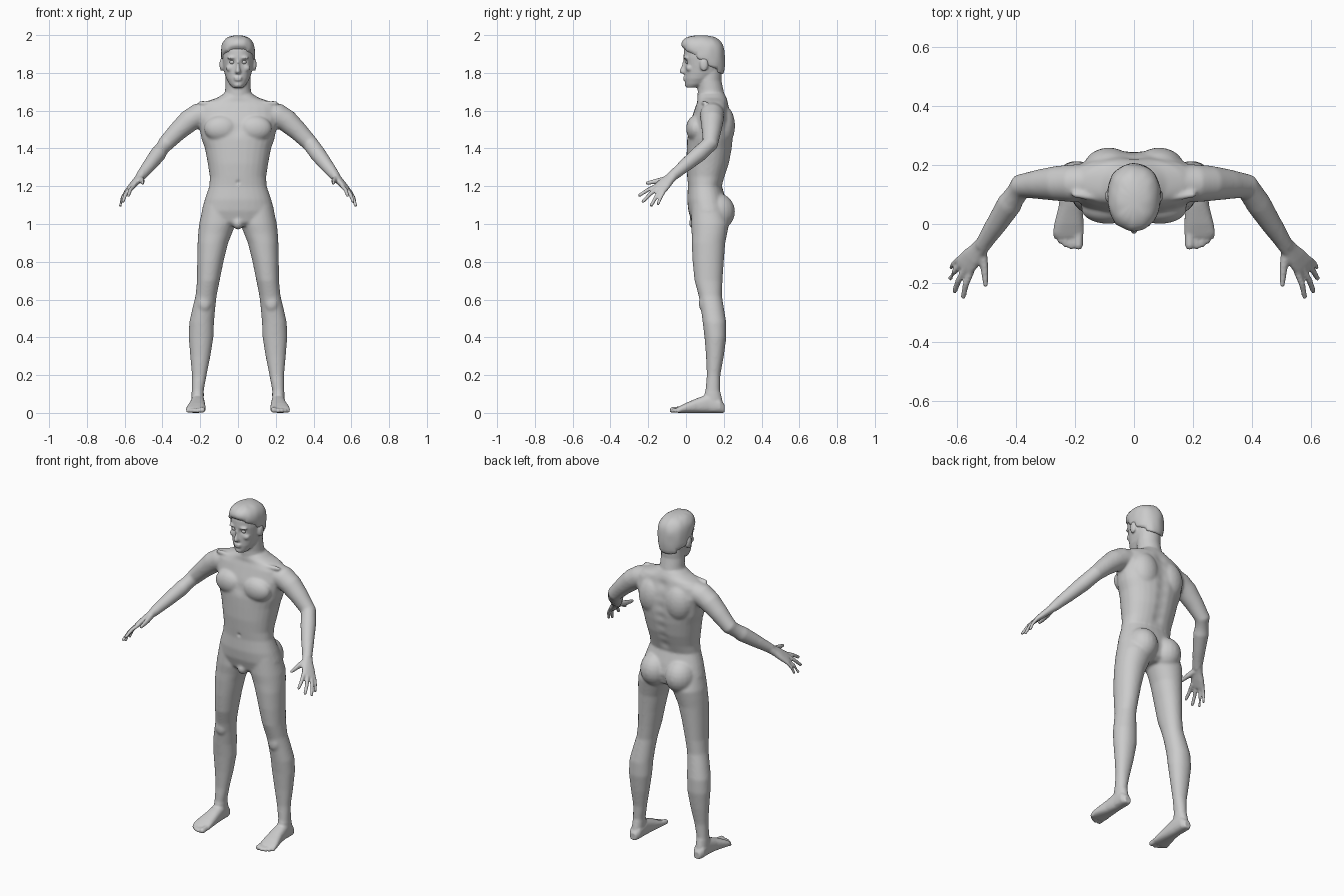
import bpy, bmesh, math, random
from mathutils import Vector, Matrix

random.seed(4)
SEG = 28


def loft(bm, rings, e=2.0):
    """Skin closed superellipse rings given as (centre, axis u, axis v)."""
    loops = []
    for c, u, v in rings:
        loop = []
        for i in range(SEG):
            a = 2 * math.pi * i / SEG
            cu, sv = math.cos(a), math.sin(a)
            loop.append(bm.verts.new(
                Vector(c) + Vector(u) * math.copysign(abs(cu) ** (2 / e), cu)
                + Vector(v) * math.copysign(abs(sv) ** (2 / e), sv)))
        loops.append(loop)
    for a, b in zip(loops, loops[1:]):
        for i in range(SEG):
            j = (i + 1) % SEG
            bm.faces.new((a[i], a[j], b[j], b[i]))
    bm.faces.new(loops[0][::-1])
    bm.faces.new(loops[-1])


def stack(bm, sections, e=2.0, s=1):
    """Upright loft from (z, x min, x max, y front, y back)."""
    loft(bm, [((s * (x0 + x1) / 2, (y0 + y1) / 2, z), ((x1 - x0) / 2, 0, 0), (0, (y1 - y0) / 2, 0))
              for z, x0, x1, y0, y1 in sections], e)


def ball(bm, c, r, s=1):
    m = Matrix.Translation((s * c[0], c[1], c[2])) @ Matrix.Diagonal((*r, 1))
    bmesh.ops.create_uvsphere(bm, u_segments=20, v_segments=12, radius=1, matrix=m)


def tube(bm, pts, s=1):
    """Round limb through (x, y, z, radius) with ball ends."""
    p = [Vector((s * q[0], q[1], q[2])) for q in pts]
    rings = []
    for i, q in enumerate(pts):
        d = p[min(i + 1, len(p) - 1)] - p[max(i - 1, 0)]
        u = d.cross(Vector((0.3, 0.5, 0.8))).normalized()
        rings.append((p[i], u * q[3], d.cross(u).normalized() * q[3]))
    loft(bm, rings)
    for q in (pts[0], pts[-1]):
        ball(bm, q[:3], (q[3],) * 3, s)


def make(name, bm):
    bmesh.ops.recalc_face_normals(bm, faces=bm.faces)
    me = bpy.data.meshes.new(name)
    bm.to_mesh(me)
    bm.free()
    ob = bpy.data.objects.new(name, me)
    bpy.context.collection.objects.link(ob)
    bpy.context.view_layer.objects.active = ob
    return ob


def smooth_shade(ob):
    for f in ob.data.polygons:
        f.use_smooth = True


bm = bmesh.new()

# torso and neck
torso = [(1.69, .075, .068, .203), (1.668, .11, .06, .215), (1.648, .17, .06, .222),
         (1.62, .215, .05, .228), (1.56, .222, .03, .245), (1.5, .203, .012, .25),
         (1.45, .193, .006, .25), (1.4, .175, .004, .245), (1.32, .16, .002, .23),
         (1.25, .149, .006, .207), (1.2, .152, .01, .19), (1.13, .176, .006, .212),
         (1.07, .193, .012, .225), (1.01, .18, .03, .21), (.99, .12, .05, .18)]
stack(bm, [(z, -w, w, f, b) for z, w, f, b in torso], 2.25)
neck = [(1.83, .066, .07, .19), (1.76, .066, .06, .187), (1.71, .068, .062, .198), (1.6, .09, .06, .22)]
stack(bm, [(z, -w, w, f, b) for z, w, f, b in neck])
ball(bm, (0, .05, 1.005), (.03, .035, .035))

# head, nose, lips and chin
head = [(1.722, .028, .004, .06), (1.74, .045, -.004, .11), (1.77, .062, -.007, .15),
        (1.8, .072, -.007, .185), (1.84, .08, -.007, .196), (1.88, .084, -.013, .198),
        (1.92, .084, -.011, .198), (1.955, .076, .0, .183), (1.978, .05, .03, .15), (1.988, .02, .06, .11)]
stack(bm, [(z, -w, w, f, b) for z, w, f, b in head], 2.15)
nose = [(1.872, .008, -.014), (1.835, .010, -.024), (1.808, .016, -.037), (1.798, .015, -.028), (1.793, .01, -.012)]
stack(bm, [(z, -w, w, f, .03) for z, w, f in nose])
ball(bm, (0, -.007, 1.775), (.024, .010, .006))
ball(bm, (0, -.006, 1.764), (.021, .010, .006))
ball(bm, (0, .012, 1.737), (.024, .019, .016))

leg = [(1.1, .02, .183, .03, .2), (1.0, .012, .206, .026, .228), (.95, .032, .211, .03, .218),
       (.9, .052, .214, .03, .208), (.8, .077, .216, .035, .2), (.7, .097, .217, .045, .193),
       (.62, .113, .225, .067, .19), (.56, .12, .24, .078, .2), (.48, .127, .258, .088, .213),
       (.4, .13, .261, .098, .214), (.3, .146, .253, .106, .2), (.2, .166, .244, .11, .182),
       (.12, .181, .245, .103, .18), (.07, .181, .247, .09, .192), (.01, .186, .244, .09, .2)]
arm = [(.15, .14, 1.585, .065), (.212, .138, 1.574, .064), (.26, .138, 1.545, .06), (.32, .135, 1.49, .051),
       (.383, .128, 1.425, .043), (.422, .07, 1.372, .043), (.468, -.002, 1.312, .036), (.513, -.07, 1.255, .027)]
foot = [(.204, .214, .02, .045), (.18, .214, .034, .075), (.12, .213, .036, .1), (.06, .215, .041, .078),
        (0, .221, .05, .053), (-.03, .223, .053, .038), (-.045, .222, .048, .03)]
toes = [(.189, -.072, .0155), (.213, -.075, .0115), (.232, -.068, .0115), (.249, -.056, .011), (.264, -.041, .0105)]
fingers = [((.553, -.16, 1.2), (.58, -.246, 1.152), .0105), ((.573, -.153, 1.188), (.609, -.227, 1.12), .0105),
           ((.588, -.138, 1.175), (.623, -.184, 1.098), .01), ((.597, -.12, 1.167), (.621, -.148, 1.105), .009)]

for s in (1, -1):
    # chest, shoulder blade, collarbone and buttock masses
    ball(bm, (.088, .052, 1.505), (.092, .052, .07), s)
    ball(bm, (.085, .195, 1.52), (.085, .065, .11), s)
    ball(bm, (.083, .162, 1.065), (.088, .098, .1), s)
    tube(bm, [(.02, .072, 1.638, .012), (.2, .1, 1.64, .012)], s)
    # ear, brow and cheek
    ball(bm, (.087, .095, 1.843), (.011, .022, .034), s)
    ball(bm, (.03, .0, 1.88), (.028, .014, .009), s)
    ball(bm, (.04, .02, 1.825), (.024, .02, .02), s)
    # leg, kneecap and foot
    stack(bm, leg, 2.1, s)
    ball(bm, (.178, .09, .58), (.035, .022, .045), s)
    loft(bm, [((s * x, y, h / 2), (w, 0, 0), (0, 0, h / 2)) for y, x, w, h in foot], 2.5)
    for x, y, r in toes:
        tube(bm, [(x, -.02, .02, r), (x, y, r, r)], s)
    # arm and hand
    tube(bm, arm, s)
    w = Vector((s * .042, .045, -.035)).normalized()
    d = Vector((s * .066, -.075, -.074)).normalized()
    n = d.cross(w)
    loft(bm, [(Vector((s * .513, -.07, 1.255)) + d * t, w * a, n * b) for t, a, b in
              ((-.015, .028, .026), (.03, .031, .021), (.07, .039, .019), (.11, .043, .015), (.128, .04, .012))], 2.3)
    for a, b, r in fingers:
        mid = [(p + q) / 2 for p, q in zip(a, b)]
        tube(bm, [(*a, r * 1.1), (mid[0] + .004, mid[1], mid[2] + .004, r), (*b, r * .85)], s)
    tube(bm, [(.518, -.09, 1.24, .018), (.507, -.15, 1.227, .0145), (.503, -.206, 1.217, .0095)], s)

body = make("body", bm)

# fuse all masses into one skin
mod = body.modifiers.new("fuse", 'REMESH')
mod.mode = 'VOXEL'
mod.voxel_size = .006
bpy.ops.object.modifier_apply(modifier="fuse")

# soften the body strongly, hands, feet and face lightly
group = body.vertex_groups.new(name="soft")
group.add([v.index for v in body.data.vertices
           if .11 < v.co.z < 1.68 and abs(v.co.x) < .5], 1.0, 'REPLACE')
for name, count, vg in (("soften", 14, "soft"), ("polish", 2, "")):
    mod = body.modifiers.new(name, 'SMOOTH')
    mod.iterations = count
    mod.vertex_group = vg
    bpy.ops.object.modifier_apply(modifier=name)

# sculpted hollows: eye sockets, mouth line, breastbone, navel, spine
dents = [(.031, -.002, 1.858, .014, .012), (-.031, -.002, 1.858, .014, .012),
         (0, -.014, 1.7695, .004, .004), (0, 0, 1.5, .03, .007), (0, .004, 1.22, .01, .008)]
dents += [(0, .245 - abs(z - 1.47) * .2, z, .03, -.008) for z in (1.25, 1.31, 1.37, 1.43, 1.49, 1.55, 1.61)]
for v in body.data.vertices:
    for x, y, z, r, dy in dents:
        q = (v.co - Vector((x, y, z))).length_squared / (r * r)
        if q < 6:
            v.co.y += dy * math.exp(-q)
smooth_shade(body)

# eyes
for s, side in ((1, "left"), (-1, "right")):
    bm = bmesh.new()
    ball(bm, (.031, .013, 1.857), (.0145, .0145, .012), s)
    smooth_shade(make(side + "_eye", bm))

# short hair cap, trimmed from forehead down to nape
bm = bmesh.new()
hair = [(1.76, .072, .0, .194), (1.8, .082, -.005, .203), (1.84, .088, -.012, .207), (1.88, .091, -.019, .208),
        (1.92, .092, -.024, .206), (1.95, .087, -.027, .196), (1.972, .074, -.02, .18),
        (1.988, .055, .0, .155), (1.996, .032, .03, .125), (1.999, .01, .06, .1)]
stack(bm, [(z, -w, w, f, b) for z, w, f, b in hair], 2.2)
for v in bm.verts:
    if v.co.z < 1.99:
        v.co += Vector([random.uniform(-.0035, .0035) for _ in range(3)])
cut = bmesh.ops.bisect_plane(bm, geom=bm.verts[:] + bm.edges[:] + bm.faces[:], plane_co=(0, -.03, 1.935),
                             plane_no=(0, .155, .23), clear_inner=True)
edges = [g for g in cut["geom_cut"] if isinstance(g, bmesh.types.BMEdge)]
bmesh.ops.holes_fill(bm, edges=edges)
cap = make("hair", bm)
sub = cap.modifiers.new("round", 'SUBSURF')
sub.levels = sub.render_levels = 1
smooth_shade(cap)
